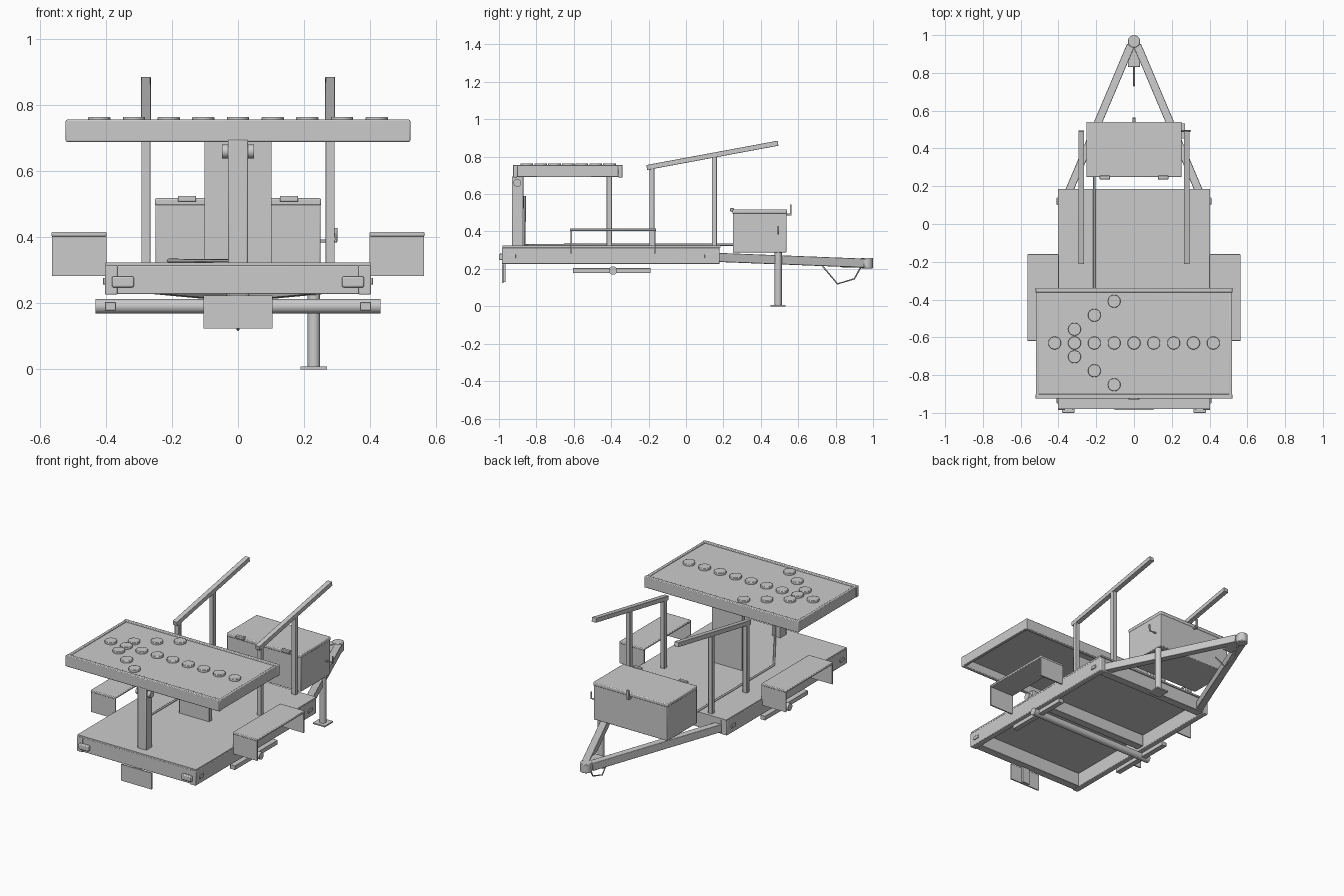
import bpy, bmesh, math
from mathutils import Vector, Matrix

if "Cube" in bpy.data.objects:
    bpy.data.objects.remove(bpy.data.objects["Cube"])


def finish(name, bm, bevel=0.0):
    me = bpy.data.meshes.new(name)
    bm.normal_update()
    bm.to_mesh(me)
    bm.free()
    ob = bpy.data.objects.new(name, me)
    bpy.context.collection.objects.link(ob)
    if bevel:
        m = ob.modifiers.new("bevel", 'BEVEL')
        m.width = bevel
        m.segments = 2
        m.limit_method = 'ANGLE'
    return ob


def box(name, x, y, z, bevel=0.0):
    """Box from (min, max) ranges."""
    bm = bmesh.new()
    size = Matrix.Diagonal((x[1] - x[0], y[1] - y[0], z[1] - z[0], 1))
    mid = Matrix.Translation((sum(x) / 2, sum(y) / 2, sum(z) / 2))
    bmesh.ops.create_cube(bm, size=1, matrix=mid @ size)
    return finish(name, bm, bevel)


def pair(name, x, y, z, bevel=0.0):
    """Box on the right side and its mirror on the left."""
    box(name + "_right", x, y, z, bevel)
    box(name + "_left", (-x[1], -x[0]), y, z, bevel)


def beam(name, a, b, w, h, bevel=0.003):
    """Rectangular bar from a to b, w wide and h high."""
    a, b = Vector(a), Vector(b)
    d = (b - a).normalized()
    side = d.cross(Vector((0, 0, 1))).normalized()
    up = side.cross(d)
    rot = Matrix((side, d, up)).transposed().to_4x4()
    bm = bmesh.new()
    bmesh.ops.create_cube(bm, size=1, matrix=Matrix.Translation((a + b) / 2) @ rot
                          @ Matrix.Diagonal((w, (b - a).length, h, 1)))
    return finish(name, bm, bevel)


def rod(name, a, b, r, n=24, bevel=0.0):
    a, b = Vector(a), Vector(b)
    rot = (b - a).to_track_quat('Z', 'Y').to_matrix().to_4x4()
    bm = bmesh.new()
    bmesh.ops.create_cone(bm, cap_ends=True, segments=n, radius1=r, radius2=r,
                          depth=(b - a).length,
                          matrix=Matrix.Translation((a + b) / 2) @ rot)
    return finish(name, bm, bevel)


def wire(name, pts, r):
    cu = bpy.data.curves.new(name, 'CURVE')
    cu.dimensions = '3D'
    cu.bevel_depth = r
    cu.bevel_resolution = 2
    cu.use_fill_caps = True
    sp = cu.splines.new('POLY')
    sp.points.add(len(pts) - 1)
    for p, c in zip(sp.points, pts):
        p.co = (*c, 1)
    ob = bpy.data.objects.new(name, cu)
    bpy.context.collection.objects.link(ob)


# Deck and frame
box("deck_plate", (-.402, .402), (-.98, .185), (.314, .324))
pair("frame_rail", (.365, .403), (-.985, .18), (.226, .315), .004)
for n, y0, y1, z0 in (("rear", -.98, -.93, .228), ("middle", -.405, -.355, .24),
                      ("front", .13, .18, .228)):
    box(n + "_cross_member", (-.366, .366), (y0, y1), (z0, .314), .003)

# Tail lights, side markers and number plate
pair("tail_light", (.315, .382), (-1.0, -.978), (.248, .281), .005)
pair("front_side_marker", (.402, .409), (.10, .14), (.257, .277), .002)
pair("rear_side_marker", (.402, .409), (-.95, -.91), (.257, .277), .002)
box("plate_holder", (-.104, .104), (-.984, -.976), (.124, .224))
box("plate_bracket", (-.025, .025), (-.976, -.966), (.13, .235))

# Axle and spring bars
rod("axle", (-.432, -.39, .191), (.432, -.39, .191), .022)
pair("spring_bar", (.37, .403), (-.605, -.19), (.178, .204), .002)

# Fenders: open sides, end plates and top
pair("fender_top", (.398, .565), (-.62, -.16), (.402, .416), .004)
pair("fender_rear_plate", (.398, .563), (-.618, -.61), (.282, .406))
pair("fender_front_plate", (.398, .563), (-.17, -.162), (.282, .406))

# Drawbar and coupler
for s, n in ((-1, "left"), (1, "right")):
    beam("drawbar_" + n, (s * .352, .155, .262), (s * .018, .945, .231), .042, .048)
box("coupler_body", (-.033, .033), (.83, .968), (.208, .252), .006)
rod("coupler_head", (0, .967, .203), (0, .967, .258), .033, 32, .004)
wire("safety_chain", [(0, .73, .215), (0, .81, .12), (0, .90, .147), (0, .935, .21)], .004)

# Jack
rod("jack_tube", (.23, .493, .005), (.23, .493, .30), .019)
box("jack_foot", (.19, .27), (.453, .533), (0, .008))
wire("jack_crank", [(.24, .493, .388), (.297, .493, .388), (.297, .493, .428)], .005)

# Equipment box with hinges and latch
box("equipment_box", (-.25, .25), (.25, .537), (.288, .51), .004)
box("equipment_box_lid", (-.252, .252), (.248, .54), (.496, .518), .005)
pair("lid_hinge", (.127, .182), (.236, .256), (.508, .525), .003)
box("latch_base", (-.007, .007), (.537, .565), (.485, .495), .002)
box("latch_lever", (-.007, .007), (.556, .565), (.485, .545), .002)

# Sloped support rails on posts
slope = (.88 - .748) / .70
for s, n in ((-1, "left"), (1, "right")):
    x = s * .279
    beam("support_rail_" + n, (x, -.21, .742), (x, .492, .872), .030, .027, .002)
    for k, y in (("rear", -.182), ("front", .152)):
        top = .740 + slope * (y + .21)
        box(f"{k}_rail_post_{n}", (x - .014, x + .014), (y - .013, y + .013),
            (.32, top), .002)

# Board mast, pivot and rest plate
box("mast", (-.03, .03), (-.93, -.87), (.32, .695), .004)
rod("mast_pivot", (-.049, -.902, .66), (.049, -.902, .66), .021)
box("rest_plate", (-.102, .102), (-.424, -.396), (.32, .692), .002)

# Board: rim channels, panel and lamps
box("board_rear_rim", (-.522, .522), (-.925, -.901), (.689, .756), .004)
box("board_front_rim", (-.522, .522), (-.363, -.339), (.689, .756), .004)
pair("board_side_rim", (.502, .520), (-.905, -.36), (.691, .755), .003)
box("board_panel", (-.505, .505), (-.905, -.36), (.738, .750))
lamps = [(.105 * i, -.63) for i in range(-4, 5)]
for x, d in ((-.315, .073), (-.21, .147), (-.105, .221)):
    lamps += [(x, -.63 + d), (x, -.63 - d)]
for i, (x, y) in enumerate(lamps):
    rod(f"lamp_{i + 1:02d}", (x, y, .745), (x, y, .764), .034, 32, .003)

# Cable from the equipment box to the mast
wire("cable_conduit", [(-.21, .255, .329), (-.21, -.55, .329), (0, -.862, .329),
                       (0, -.862, .59)], .006)

# Smooth shading with sharp edges kept
bpy.ops.object.select_all(action='DESELECT')
for ob in bpy.context.scene.objects:
    if ob.type == 'MESH':
        ob.select_set(True)
        bpy.context.view_layer.objects.active = ob
bpy.ops.object.shade_smooth_by_angle(angle=math.radians(35))
